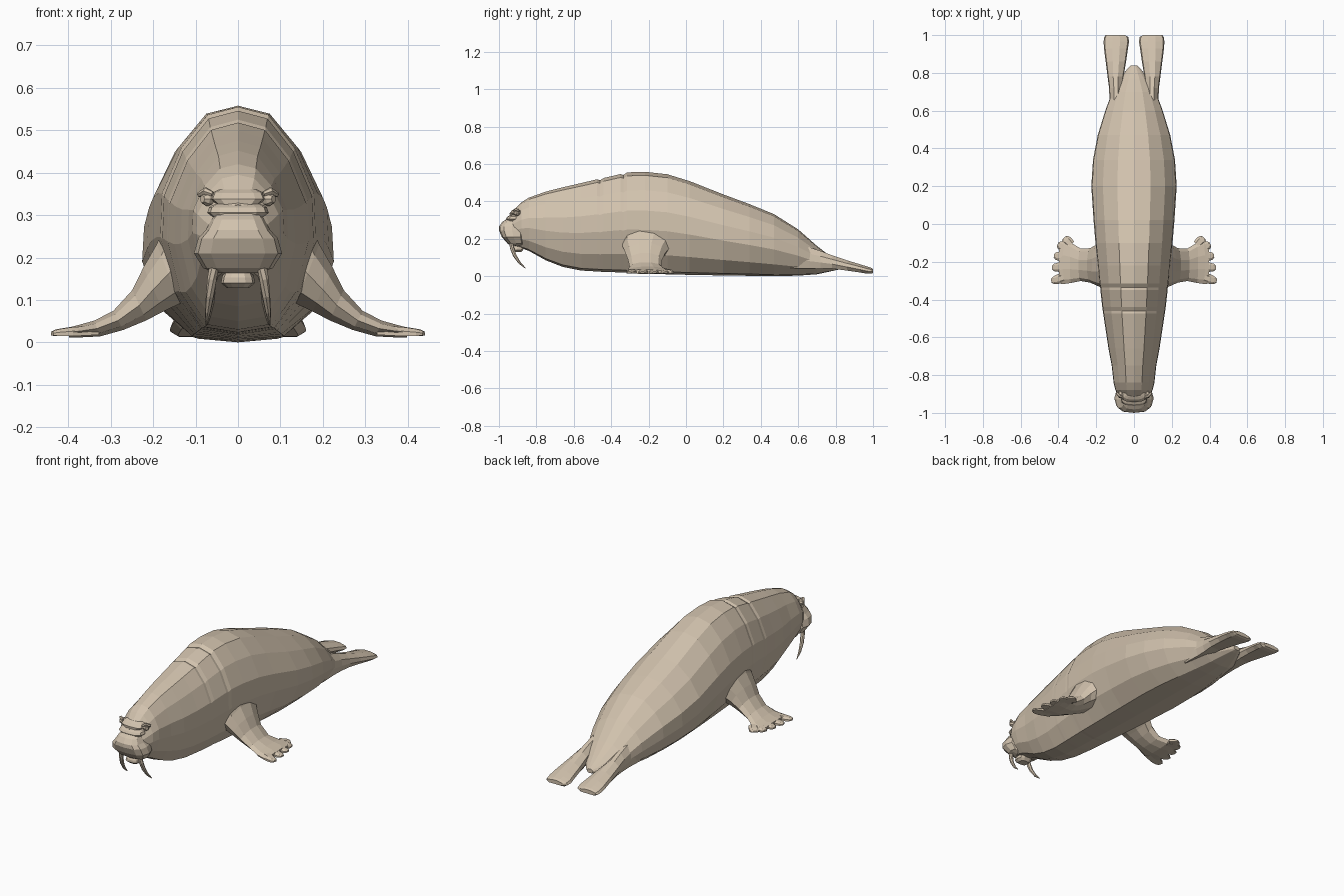
import bpy, bmesh, math
from mathutils import Vector

hide = bpy.data.materials.new("tan_hide")
hide.diffuse_color = (0.64, 0.54, 0.42, 1)


def loft(name, rings, mirror=False):
    """Skin a list of equal-length closed rings and cap both ends."""
    bm = bmesh.new()
    vs = [[bm.verts.new(p) for p in r] for r in rings]
    n = len(vs[0])
    for a, b in zip(vs, vs[1:]):
        for i in range(n):
            j = (i + 1) % n
            bm.faces.new((a[i], a[j], b[j], b[i]))
    bm.faces.new(vs[0][::-1])
    bm.faces.new(vs[-1])
    if mirror:
        dup = bmesh.ops.duplicate(bm, geom=bm.verts[:] + bm.edges[:] + bm.faces[:])
        for v in dup["geom"]:
            if isinstance(v, bmesh.types.BMVert):
                v.co.x = -v.co.x
    bmesh.ops.recalc_face_normals(bm, faces=bm.faces[:])
    me = bpy.data.meshes.new(name)
    bm.to_mesh(me)
    bm.free()
    me.materials.append(hide)
    ob = bpy.data.objects.new(name, me)
    bpy.context.collection.objects.link(ob)
    return ob


def tube(name, stations, sides=6, mirror=False):
    """Round tube through stations of (x, y, z, radius)."""
    pts = [Vector(s[:3]) for s in stations]
    rings = []
    for i, s in enumerate(stations):
        d = pts[min(i + 1, len(pts) - 1)] - pts[max(i - 1, 0)]
        q = d.to_track_quat('Z', 'Y')
        rings.append([pts[i] + q @ Vector((s[3] * math.cos(a), s[3] * math.sin(a), 0))
                      for a in (2 * math.pi * k / sides for k in range(sides))])
    return loft(name, rings, mirror)


# Body: one cross-section scaled along the length (y, half width, top, bottom)
half = [(0, 0), (.48, .025), (.82, .19), (1, .43), (.98, .62),
        (.73, .82), (.39, .965), (0, 1)]
section = half + [(-x, t) for x, t in half[-2:0:-1]]
body = [
    (-.945, .055, .325, .18), (-.92, .075, .355, .16), (-.88, .098, .395, .15),
    (-.84, .108, .42, .135), (-.75, .118, .452, .085), (-.66, .135, .475, .05),
    (-.56, .15, .498, .03), (-.475, .163, .518, .025), (-.46, .165, .513, .024),
    (-.44, .168, .525, .023), (-.35, .178, .546, .02), (-.335, .179, .541, .02),
    (-.315, .183, .555, .018), (-.22, .192, .558, .014), (-.10, .204, .545, .01),
    (.02, .214, .508, .007), (.2, .226, .437, .004), (.34, .217, .385, .002),
    (.47, .192, .332, 0), (.6, .152, .25, .003), (.7, .115, .162, .01),
    (.77, .072, .108, .025), (.815, .04, .078, .035), (.838, .018, .065, .042)]
loft("body", [[(w * x, y, zb + (zt - zb) * t) for x, t in section]
              for y, w, zt, zb in body])

# Head details: rings stacked upward (z, half width, front y, back y)
def stack(name, levels, sides=12):
    rings = []
    for z, w, f, b in levels:
        r = []
        for k in range(sides):
            a = 2 * math.pi * k / sides
            c, s = math.cos(a), math.sin(a)
            r.append((w * math.copysign(abs(c) ** .7, c),
                      (f + b) / 2 + (b - f) / 2 * math.copysign(abs(s) ** .7, s), z))
        rings.append(r)
    return loft(name, rings)


stack("muzzle", [(.163, .05, -.935, -.86), (.175, .082, -.955, -.86),
                 (.21, .104, -.985, -.86), (.245, .094, -1, -.86),
                 (.265, .076, -1, -.86), (.29, .062, -.982, -.87),
                 (.305, .052, -.96, -.88)])
stack("nose_fold", [(.295, .06, -.958, -.88), (.306, .072, -.963, -.87),
                    (.318, .068, -.955, -.87), (.326, .055, -.94, -.87)])
stack("brow_fold", [(.325, .05, -.942, -.88), (.338, .066, -.943, -.87),
                    (.352, .06, -.93, -.87), (.36, .045, -.915, -.87)])
stack("lower_lip", [(.128, .026, -.925, -.88), (.14, .04, -.94, -.87),
                    (.153, .038, -.94, -.86), (.17, .03, -.93, -.86)], 10)

# Eyes with lids
tube("eyes", [(.062, -.895, .338, .017), (.076, -.908, .338, .016),
              (.084, -.914, .338, .009)], 8, True)
tube("eyelids", [(.06, -.918, .35, .006), (.076, -.911, .357, .009),
                 (.092, -.893, .348, .006)], 6, True)

# Tusks curving down and back
tube("tusks", [(.055, -.935, .19, .012), (.061, -.93, .15, .0115),
               (.066, -.915, .11, .010), (.071, -.89, .072, .007),
               (.075, -.858, .042, .002)], 7, True)

# Fore flippers: (top x, top z, under x, under z, front y, back y)
arm = [(.13, .42, .06, .12, -.33, -.07), (.168, .30, .10, .095, -.345, -.065),
       (.193, .235, .135, .088, -.34, -.08), (.224, .18, .175, .07, -.325, -.11),
       (.25, .125, .215, .05, -.31, -.128), (.295, .075, .27, .028, -.302, -.13),
       (.34, .052, .325, .013, -.312, -.10), (.375, .042, .37, .011, -.318, -.085),
       (.398, .036, .398, .011, -.315, -.12)]
rings = []
for xt, zt, xu, zu, y0, y1 in arm:
    r = []
    for k in range(10):
        a = 2 * math.pi * k / 10
        t = (1 + math.sin(a)) / 2
        r.append((xu + (xt - xu) * t, (y0 + y1) / 2 + (y1 - y0) / 2 * math.cos(a),
                  zu + (zt - zu) * t))
    rings.append(r)
loft("fore_flippers", rings, True)

# Toes fanned along the flipper edge
for i, (x, y) in enumerate([(.37, -.072), (.405, -.108), (.424, -.168),
                            (.434, -.232), (.438, -.303)]):
    root = Vector((.335, -.20 + (y + .20) * .7, .026))
    tip = Vector((x, y, .02))
    d = (tip - root).normalized()
    side = Vector((-d.y, d.x, 0)).normalized()
    rs = []
    for f, w, h in ((0, .026, .014), (.6, .026, .013), (.88, .020, .010), (1, .010, .006)):
        c = root.lerp(tip, f)
        rs.append([c + side * w * u + Vector((0, 0, h * v)) for u, v in
                   ((-1, -.6), (1, -.6), (1, .3), (.5, 1), (-.5, 1), (-1, .3))])
    loft(f"toe_{i + 1}", rs, True)

# Hind flippers: (y, inner x, outer x, bottom z, top z)
hind = [(.56, .06, .135, .04, .17), (.66, .058, .13, .04, .155),
        (.72, .06, .132, .04, .135), (.78, .055, .14, .04, .112),
        (.86, .042, .15, .03, .085), (.93, .032, .159, .02, .064),
        (.965, .026, .161, .014, .053), (.99, .03, .158, .013, .045),
        (1.0, .048, .15, .017, .038)]
shape = [(0, .35), (.15, 0), (.85, 0), (1, .35), (.95, .7), (.65, 1), (.35, 1), (.05, .7)]
loft("hind_flippers", [[(a + (b - a) * u, y, z0 + (z1 - z0) * v) for u, v in shape]
                       for y, a, b, z0, z1 in hind], True)
